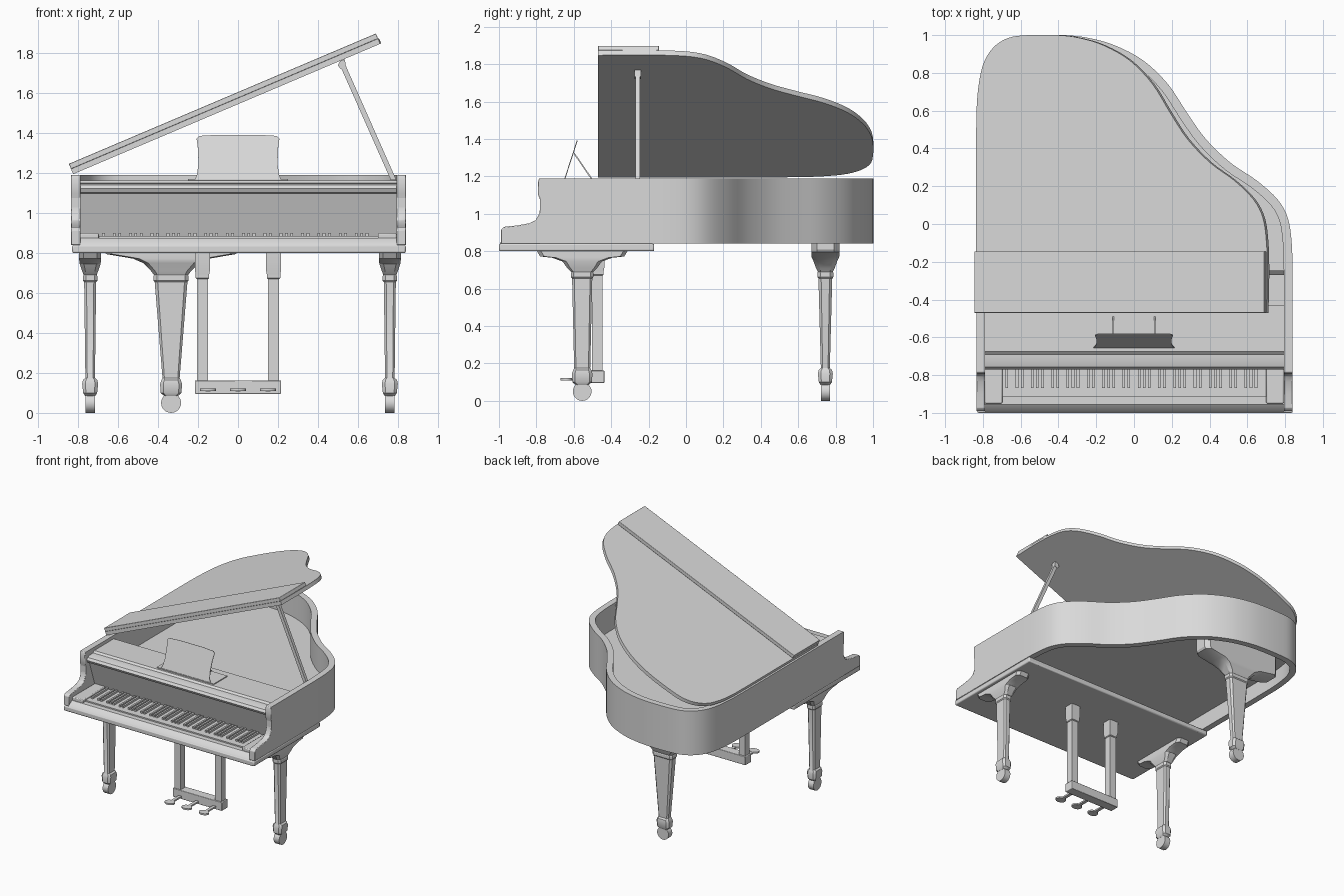
import bpy, bmesh, math
from mathutils import Matrix, Vector

if "Cube" in bpy.data.objects:
    bpy.data.objects.remove(bpy.data.objects["Cube"])

GREY = (0.7, 0.7, 0.7, 1)
mat = bpy.data.materials.new("plain grey")
mat.use_nodes = True
mat.diffuse_color = GREY
mat.node_tree.nodes["Principled BSDF"].inputs["Base Color"].default_value = GREY


def finish(name, bm, bevel=0, angle=35, matrix=None):
    bmesh.ops.recalc_face_normals(bm, faces=bm.faces)
    me = bpy.data.meshes.new(name)
    bm.to_mesh(me)
    bm.free()
    me.materials.append(mat)
    ob = bpy.data.objects.new(name, me)
    bpy.context.collection.objects.link(ob)
    if matrix:
        ob.matrix_world = matrix
    if bevel:
        m = ob.modifiers.new("Bevel", "BEVEL")
        m.width, m.segments = bevel, 2
    bpy.ops.object.select_all(action='DESELECT')
    ob.select_set(True)
    bpy.context.view_layer.objects.active = ob
    bpy.ops.object.shade_smooth_by_angle(angle=math.radians(angle))
    return ob


def loft(name, rings, **kw):
    """Skin closed rings in order and cap both ends."""
    bm = bmesh.new()
    vs = [[bm.verts.new(p) for p in r] for r in rings]
    n = len(vs[0])
    for a, b in zip(vs, vs[1:]):
        for i in range(n):
            bm.faces.new((a[i], a[(i + 1) % n], b[(i + 1) % n], b[i]))
    bm.faces.new(vs[0])
    bm.faces.new(vs[-1])
    return finish(name, bm, **kw)


def prism(name, pts, axis, lo, hi, **kw):
    place = {'x': lambda a, b, t: (t, a, b),
             'y': lambda a, b, t: (a, t, b),
             'z': lambda a, b, t: (a, b, t)}[axis]
    return loft(name, [[place(a, b, t) for a, b in pts] for t in (lo, hi)], **kw)


def box(name, x0, x1, y0, y1, z0, z1, **kw):
    return prism(name, [(x0, y0), (x1, y0), (x1, y1), (x0, y1)], 'z', z0, z1, **kw)


def spline(pts, steps=4):
    """Catmull-Rom curve through 2D points."""
    p = [Vector(q) for q in pts]
    p = [2 * p[0] - p[1]] + p + [2 * p[-1] - p[-2]]
    out = []
    for a, b, c, d in zip(p, p[1:], p[2:], p[3:]):
        for s in range(steps):
            t = s / steps
            out.append(0.5 * (2 * b + (c - a) * t + (2 * a - 5 * b + 4 * c - d) * t * t
                              + (3 * b - a - 3 * c + d) * t ** 3))
    return out + [p[-2]]


# Curved case outline, from the straight bass side round the tail to the treble side
outline = spline([(-.835, .4), (-.83, .65), (-.8, .83), (-.74, .93), (-.65, .985),
                  (-.53, 1), (-.37, 1), (-.24, .985), (-.1, .945), (.05, .865),
                  (.18, .74), (.28, .59), (.38, .45), (.51, .325), (.65, .23),
                  (.76, .13), (.815, .03), (.835, -.1), (.84, -.25)])
side = [Vector((-.835, -.78))] + outline + [Vector((.84, -.78))]


def inset(path, d):
    out = []
    for i, p in enumerate(path):
        t = path[min(i + 1, len(path) - 1)] - path[max(i - 1, 0)]
        if i in (0, len(path) - 1):
            t = Vector((0, 1 if i == 0 else -1))
        t.normalize()
        out.append(p + Vector((t.y, -t.x)) * d)
    return out


inner = inset(side, .047)
loft("rim", [[(o.x, o.y, .84), (o.x, o.y, 1.19), (i.x, i.y, 1.19), (i.x, i.y, .84)]
             for o, i in zip(side, inner)])
board = inset(side, .03)
prism("soundboard", [(p.x, max(p.y, -.64)) for p in board], 'z', .96, .99)

# Scrolled cheeks at both ends of the keyboard
cheek = [(-.77, .84), (-.99, .84), (-.99, .915), (-.975, .93), (-.9, .938), (-.835, .95),
         (-.805, .965), (-.785, 1), (-.778, 1.04), (-.78, 1.075), (-.79, 1.1),
         (-.792, 1.17), (-.785, 1.19), (-.77, 1.19)]
for name, x in (("right_cheek", -.835), ("left_cheek", .793)):
    prism(name, cheek, 'x', x, x + .047, bevel=.004)

# Key bed, key slip and key blocks
box("keybed", -.83, .84, -1, -.17, .8, .84, bevel=.008)
prism("key_slip", [(-.998, .835), (-.99, .85), (-.955, .875), (-.915, .875), (-.915, .835)],
      'x', -.79, .795)
for name, x in (("right_key_block", -.79), ("left_key_block", .7)):
    box(name, x, x + .093, -.95, -.65, .84, .9, bevel=.006)

# Fallboard with rounded rail and front deck
prism("fallboard_and_deck",
      [(-.43, 1.163), (-.675, 1.163), (-.69, 1.15), (-.73, 1.148), (-.757, 1.14),
       (-.77, 1.122), (-.76, 1.102), (-.738, 1.098), (-.66, .87), (-.63, .87),
       (-.63, 1.14), (-.43, 1.14)], 'x', -.79, .795)

# Keyboard: natural keys, then sharps in groups of two and three
box("white_keys", -.7, .7, -.915, -.64, .84, .885)
step = 1.4 / 52
for k in range(51):
    if (k + 5) % 7 not in (2, 6):
        x = -.7 + (k + 1) * step
        box("black_key", x - .007, x + .007, -.867, -.67, .88, .9)

# Raised lid with the front flap folded back on it
tilt = Matrix.Translation((-.825, 0, 1.195)) @ Matrix.Rotation(math.radians(-23), 4, 'Y')
lid = [(0, -.47)] + [(p.x + .835, p.y) for p in outline] + [(1.67, -.47)]
prism("lid", lid, 'z', 0, .028, matrix=tilt)
box("lid_flap", 0, 1.67, -.47, -.145, .028, .056, bevel=.003, matrix=tilt)

# Lid prop
prism("lid_prop", [(.508, 1.745), (.532, 1.755), (.793, 1.165), (.765, 1.165)],
      'y', -.27, -.245)
prism("prop_tip", [(.5, 1.74), (.51, 1.76), (.535, 1.77), (.54, 1.735), (.515, 1.72)],
      'y', -.275, -.24)

# Music desk with its tray and struts
desk = [(-.215, 0), (-.205, .03), (-.198, .08), (-.2, .16), (-.207, .215), (-.195, .23),
        (-.1, .236)]
desk = desk + [(-x, z) for x, z in reversed(desk)]
lean = Matrix.Translation((0, -.655, 1.167)) @ Matrix.Rotation(math.radians(-18), 4, 'X')
prism("music_desk", desk, 'y', -.002, .003, matrix=lean)
box("desk_tray", -.25, .25, -.66, -.49, 1.163, 1.17)
for x in (-.11, .11):
    prism("desk_strut", [(-.6, 1.32), (-.595, 1.325), (-.49, 1.172), (-.497, 1.17)],
          'x', x - .004, x + .004)


# Legs: chamfered lofts, wide along local x, narrow along local y
def ring(z, w, n):
    c = n * .4
    half = [(w, -n + c), (w, n - c), (w - c, n), (-w + c, n)]
    return [(x, y, z) for x, y in half + [(-x, -y) for x, y in half]]


def leg(name, x, y, turn, top, thin, bracket):
    m = Matrix.Translation((x, y, 0)) @ Matrix.Rotation(turn, 4, 'Z')
    sections = [(.085, .035, .025), (.1, .052, .035), (.145, .055, .04), (.165, .048, .036),
                (.175, .043, .024), (.655, top, thin), (.662, top + .006, thin + .006),
                (.685, top + .006, thin + .006), (.695, top, thin)]
    loft(name, [ring(*s) for s in sections], matrix=m, angle=30)
    loft(name + "_bracket", [ring(*s) for s in bracket], matrix=m, angle=30)
    wheel = [(.05 * math.cos(a * math.tau / 24), .05 + .05 * math.sin(a * math.tau / 24))
             for a in range(24)]
    prism(name + "_castor", wheel, 'y', -.024, .024, matrix=m)


front = [(.69, .06, .033), (.71, .08, .04), (.745, .105, .052), (.765, .16, .055),
         (.772, .225, .055), (.802, .243, .055)]
back = [(.69, .085, .04), (.71, .1, .05), (.75, .14, .065), (.772, .19, .075),
        (.795, .325, .075), (.81, .335, .075), (.965, .335, .075)]
leg("front_right_leg", -.74, -.555, math.pi / 2, .054, .03, front)
leg("front_left_leg", .76, -.555, math.pi / 2, .054, .03, front)
leg("back_leg", -.335, .745, 0, .082, .037, back)

# Pedal lyre
box("pedal_base", -.215, .215, -.51, -.437, .095, .163, bevel=.004)
for s in (-1, 1):
    c = s * .178
    box("lyre_post", c - .027, c + .027, -.502, -.447, .16, .69)
    loft("lyre_capital", [[(c + a * r, -.474 + b * r, z) for a, b in
                           ((-1, -1), (1, -1), (1, 1), (-1, 1))]
                          for z, r in ((.67, .029), (.675, .034), (.695, .034),
                                       (.71, .037), (.802, .037))])
for x in (-.15, 0, .15):
    box("pedal_lever", x - .012, x + .012, -.62, -.5, .108, .12)
    pad = [(x + .04 * math.cos(a * math.tau / 16), -.64 + .032 * math.sin(a * math.tau / 16))
           for a in range(16)]
    prism("pedal_pad", pad, 'z', .11, .122)
